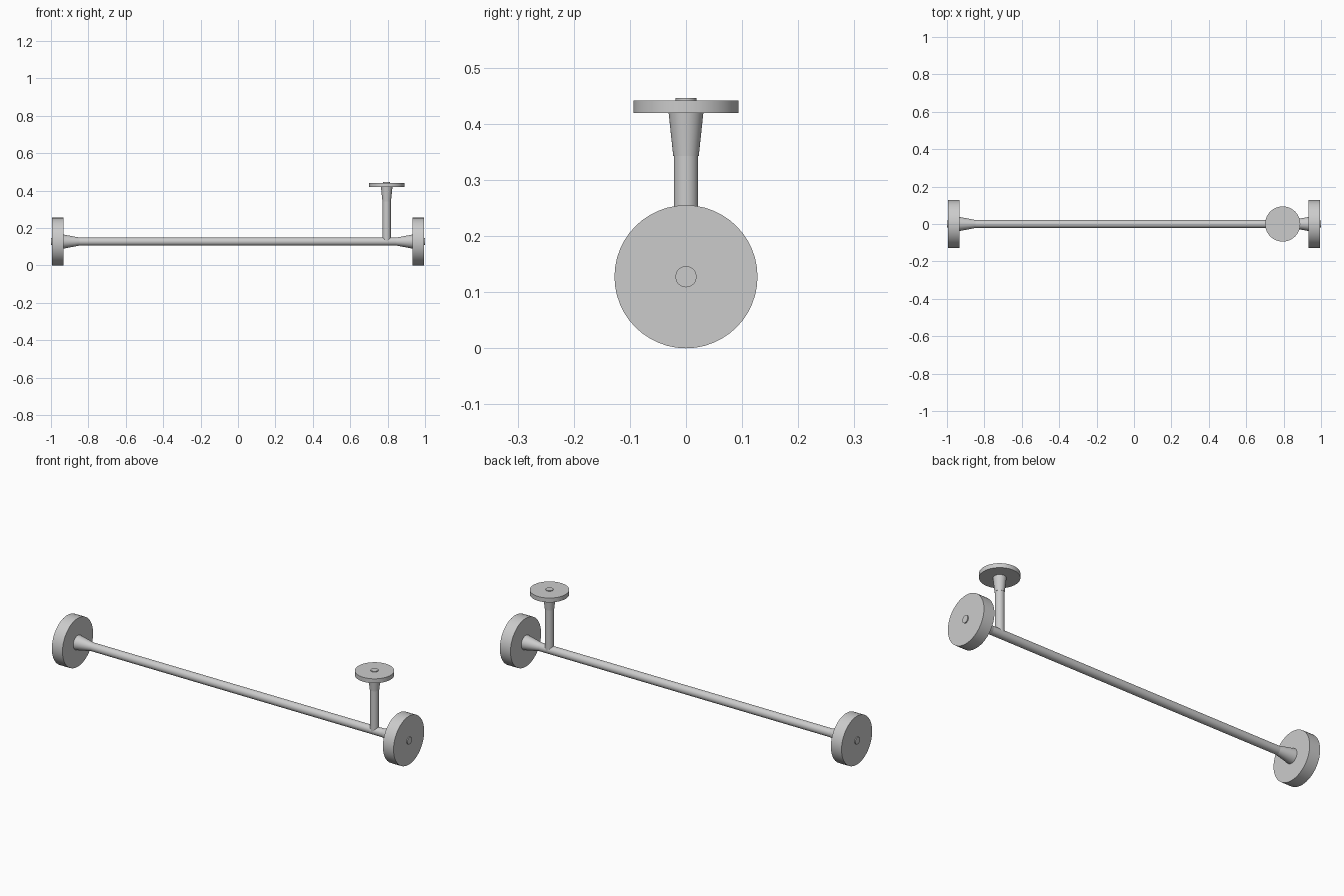
import bpy, math
from mathutils import Vector

if "Cube" in bpy.data.objects:
    bpy.data.objects.remove(bpy.data.objects["Cube"])

AXLE_Z = 0.1275
POST_X = 0.795


def turned(name, start, end, r1, r2=None, sides=48):
    """Cylinder or cone running from start to end."""
    start, end = Vector(start), Vector(end)
    d = end - start
    bpy.ops.mesh.primitive_cone_add(
        vertices=sides, radius1=r1, radius2=r1 if r2 is None else r2,
        depth=d.length, location=(start + end) / 2,
        rotation=d.to_track_quat('Z', 'Y').to_euler())
    ob = bpy.context.object
    ob.name = name
    bpy.ops.object.shade_smooth_by_angle(angle=math.radians(30))
    return ob


# Long bar
turned("bar", (-0.94, 0, AXLE_Z), (0.94, 0, AXLE_Z), 0.0215)

# Flared collar, end disc and centre pin on each end of the bar
for side, s in (("left", -1), ("right", 1)):
    def at(x):
        return (s * x, 0, AXLE_Z)
    turned(side + "_collar", at(0.848), at(0.935), 0.0215, 0.038)
    turned(side + "_end_disc", at(0.933), at(0.995), 0.1275)
    turned(side + "_pin", at(0.99), at(1.0), 0.0188)


# Upright post with its own flare, disc and pin
def up(z):
    return (POST_X, 0, z)


turned("post", up(AXLE_Z), up(0.345), 0.0218)
turned("post_collar", up(0.343), up(0.420), 0.0228, 0.031)
turned("post_disc", up(0.419), up(0.442), 0.094)
turned("post_pin", up(0.44), up(0.446), 0.0188)
